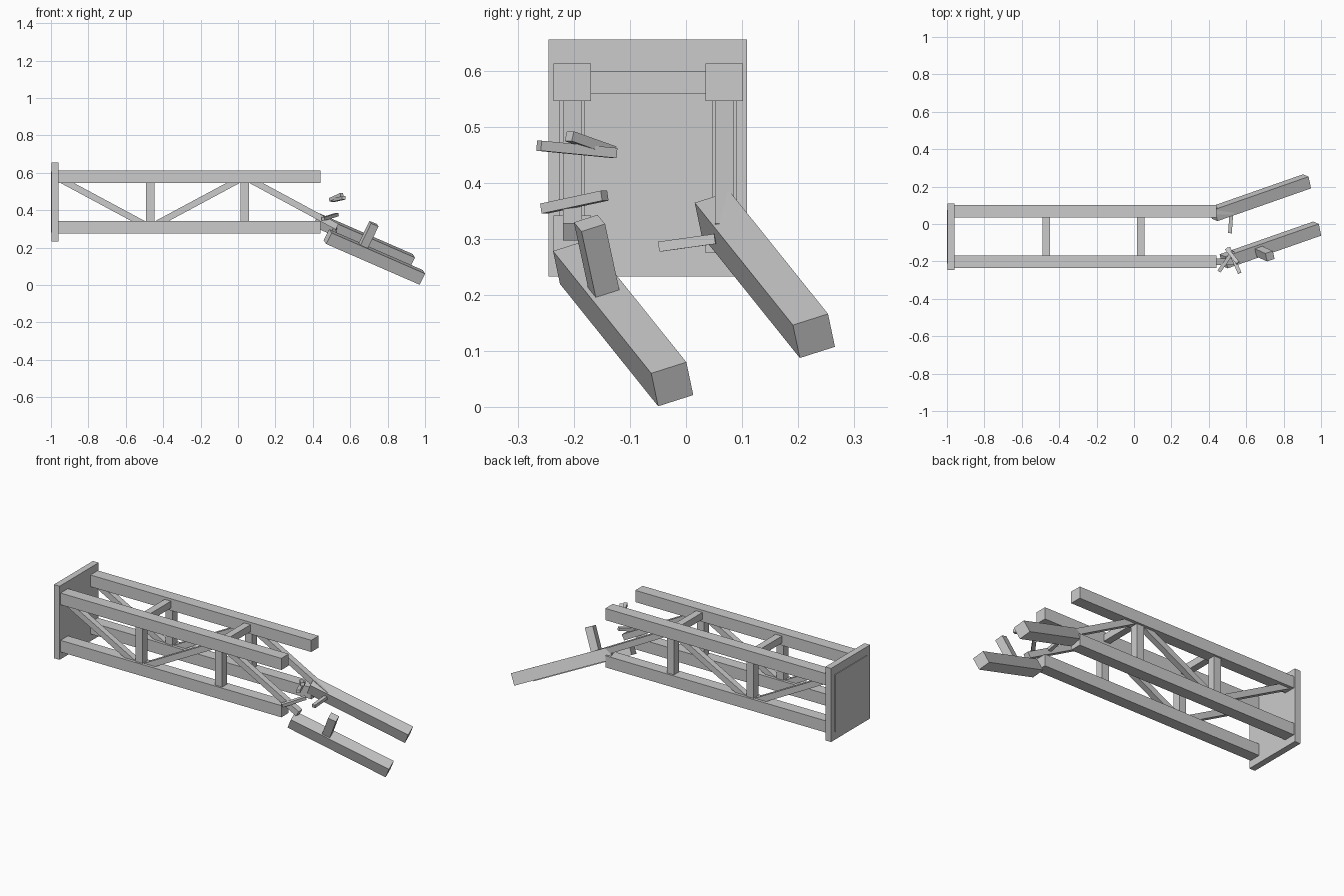
import bpy
from mathutils import Vector, Matrix

if "Cube" in bpy.data.objects:
    bpy.data.objects.remove(bpy.data.objects["Cube"])

SIDES = {"front": -0.2025, "back": 0.0685}   # y of the two truss planes
TOP, BOTTOM = 0.579, 0.308                   # z of upper and lower chords
CHORD, POST, BRACE = 0.067, 0.045, 0.034     # member thicknesses
PANELS = [-0.975, -0.47, 0.035, 0.53]        # x of the truss joints


def block(name, matrix, size):
    """Box of the given size placed by a matrix."""
    bpy.ops.mesh.primitive_cube_add(size=1)
    ob = bpy.context.object
    ob.name = ob.data.name = name
    ob.data.transform(Matrix.Diagonal((*size, 1)))
    ob.matrix_world = matrix
    return ob


def box(name, lo, hi):
    """Axis-aligned box between two corners."""
    lo, hi = Vector(lo), Vector(hi)
    return block(name, Matrix.Translation((lo + hi) / 2), hi - lo)


def beam(name, a, b, w, h=None, up=(0, 0, 1)):
    """Square bar from a to b; up sets the roll."""
    a, b = Vector(a), Vector(b)
    x = (b - a).normalized()
    y = Vector(up).cross(x).normalized()
    z = x.cross(y)
    rot = Matrix((x, y, z)).transposed().to_4x4()
    return block(name, Matrix.Translation((a + b) / 2) @ rot,
                 ((b - a).length, w, h or w))


# End plate with a thin raised panel on its outer face
box("end_plate", (-0.996, -0.245, 0.233), (-0.96, 0.109, 0.655))
box("end_panel", (-1.0, -0.21, 0.28), (-0.99, 0.076, 0.607))

for side, y in SIDES.items():
    # Long chords
    for level, z in (("upper", TOP), ("lower", BOTTOM)):
        beam(f"{side}_{level}_chord", (-0.97, y, z), (0.44, y, z), CHORD)
    # Posts
    for i, x in enumerate(PANELS[1:3]):
        box(f"{side}_post_{i}", (x - POST / 2, y - POST / 2, BOTTOM),
            (x + POST / 2, y + POST / 2, TOP))
    # Zigzag braces
    heights = [TOP, BOTTOM, TOP, BOTTOM + 0.004]
    for i in range(3):
        beam(f"{side}_brace_{i}", (PANELS[i], y, heights[i]),
             (PANELS[i + 1], y, heights[i + 1]), BRACE)

# Cross bars joining the upper chords
for i, x in enumerate(PANELS[1:3]):
    box(f"cross_bar_{i}", (x - 0.02, SIDES["front"], 0.559),
        (x + 0.02, SIDES["back"], 0.599))

# Snapped lower chord ends, bent down and sideways
fall = Vector((0.5, 0.175, -0.218))
roll = Vector((0.029, -0.013, 0.06))
for side, start in (("front", (0.4795, -0.1995, 0.259)),
                    ("back", (0.425, 0.053, 0.345))):
    start = Vector(start)
    beam(f"{side}_snapped_chord", start, start + fall, CHORD, up=roll)

# Broken post stub standing on the front snapped chord
stub_top = Vector((0.727, -0.172, 0.328))
beam("broken_post", stub_top - roll.normalized() * 0.16, stub_top, POST, up=fall)

# Loose splinters around the break
SPLINTERS = [
    ((0.565, -0.262, 0.466), (0.505, -0.127, 0.453)),
    ((0.555, -0.208, 0.483), (0.495, -0.132, 0.456)),
    ((0.455, -0.253, 0.354), (0.53, -0.145, 0.377)),
    ((0.513, -0.048, 0.286), (0.52, 0.052, 0.3)),
]
for i, (a, b) in enumerate(SPLINTERS):
    beam(f"splinter_{i}", a, b, 0.02, 0.018)
